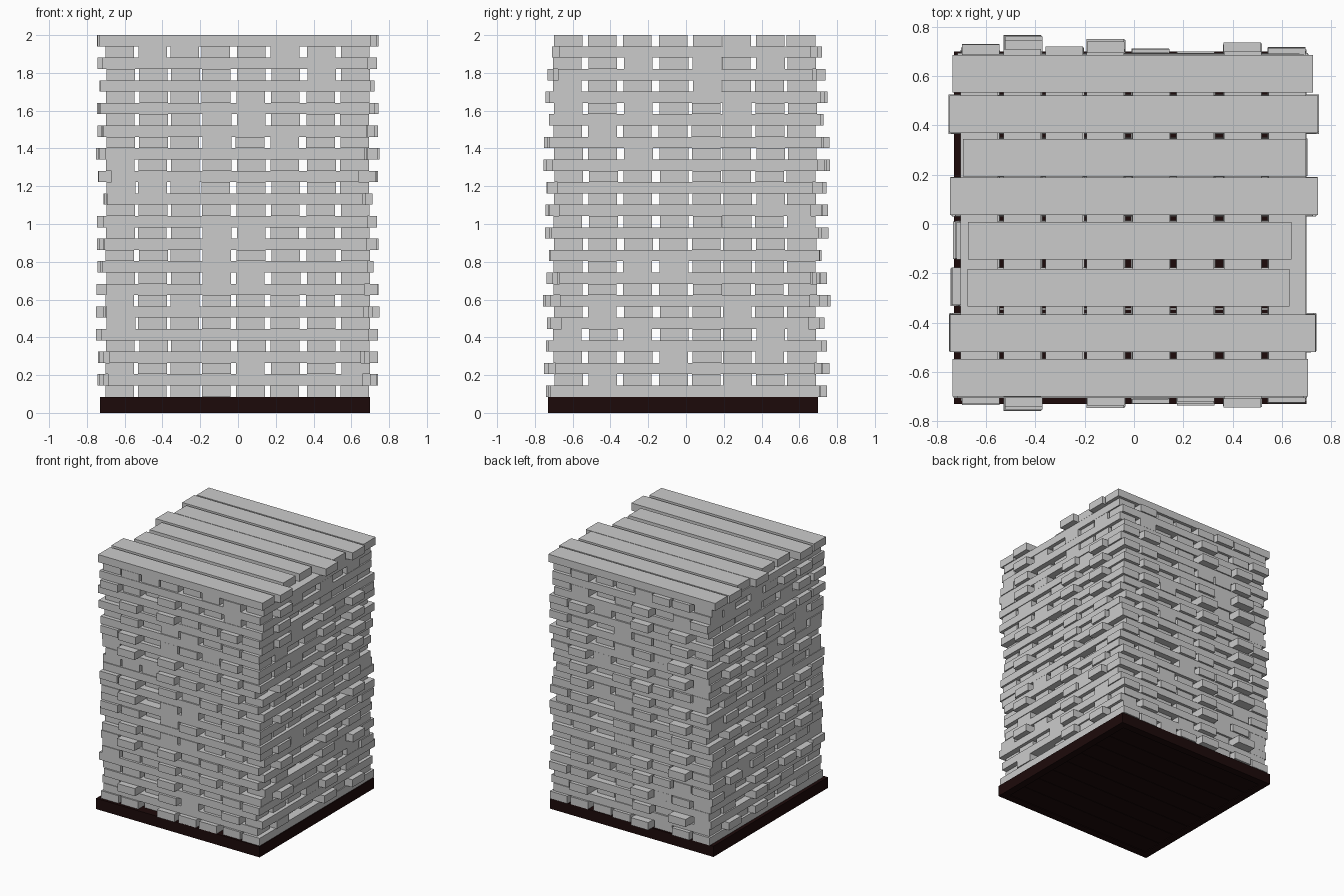
import bpy, bmesh, random
from mathutils import Matrix, Vector

if "Cube" in bpy.data.objects:
    bpy.data.objects.remove(bpy.data.objects["Cube"])

random.seed(7)

def add_box(bm, lo, hi):
    lo, hi = Vector(lo), Vector(hi)
    m = Matrix.Translation((lo + hi) / 2) @ Matrix.Diagonal((*(hi - lo), 1))
    bmesh.ops.create_cube(bm, size=1, matrix=m)

def make_object(name, boxes, mat=None):
    bm = bmesh.new()
    for lo, hi in boxes:
        add_box(bm, lo, hi)
    me = bpy.data.meshes.new(name)
    bm.to_mesh(me)
    bm.free()
    ob = bpy.data.objects.new(name, me)
    bpy.context.collection.objects.link(ob)
    if mat:
        me.materials.append(mat)
    return ob

# dark base: four rails around a slatted panel
dark = bpy.data.materials.new("dark_wood")
dark.diffuse_color = (0.012, 0.003, 0.003, 1)
dark.use_nodes = True
dark.node_tree.nodes["Principled BSDF"].inputs["Base Color"].default_value = dark.diffuse_color
A, B, R, H = -0.73, 0.70, 0.06, 0.085
make_object("base_frame", [
    ((A, A, 0), (B, A + R, H)), ((A, B - R, 0), (B, B, H)),
    ((A, A + R, 0), (A + R, B - R, H)), ((B - R, A + R, 0), (B, B - R, H))], dark)
step = (B - A - 2 * R) / 8
make_object("base_slats", [
    ((A + R, A + R + i * step, 0.006), (B - R, A + R + (i + 1) * step - 0.003, H - 0.002))
    for i in range(8)], dark)

# plank columns: (centre across, furthest low end, furthest high end)
ALONG_X = [(-0.625, -0.735, 0.705), (-0.44, -0.755, 0.745), (-0.255, -0.745, 0.70),
           (-0.065, -0.745, 0.71), (0.11, -0.745, 0.745), (0.27, -0.705, 0.71),
           (0.445, -0.757, 0.755), (0.613, -0.735, 0.725)]
ALONG_Y = [(-0.623, -0.733, 0.73), (-0.45, -0.757, 0.765), (-0.28, -0.70, 0.725),
           (-0.115, -0.745, 0.75), (0.067, -0.732, 0.715), (0.25, -0.735, 0.70),
           (0.44, -0.745, 0.735), (0.62, -0.73, 0.72)]
TOP_TRIM = [0, 0.01, 0.07, 0.072, 0, 0.012, 0.01, 0]

# stacked layers, alternating direction
LAYERS, W = 32, 0.152
T = (2 - H) / LAYERS
for k in range(LAYERS):
    z0, z1 = H + k * T, H + (k + 1) * T
    boxes = []
    for i, (c, a, b) in enumerate(ALONG_X if k % 2 else ALONG_Y):
        trim = TOP_TRIM[i] if k == LAYERS - 1 else random.uniform(0, 0.075)
        c += random.uniform(-0.004, 0.004)
        a, b = a + trim, b - trim
        if k % 2:
            boxes.append(((a, c - W / 2, z0), (b, c + W / 2, z1)))
        else:
            boxes.append(((c - W / 2, a, z0), (c + W / 2, b, z1)))
    make_object(f"plank_layer_{k + 1:02d}", boxes)
